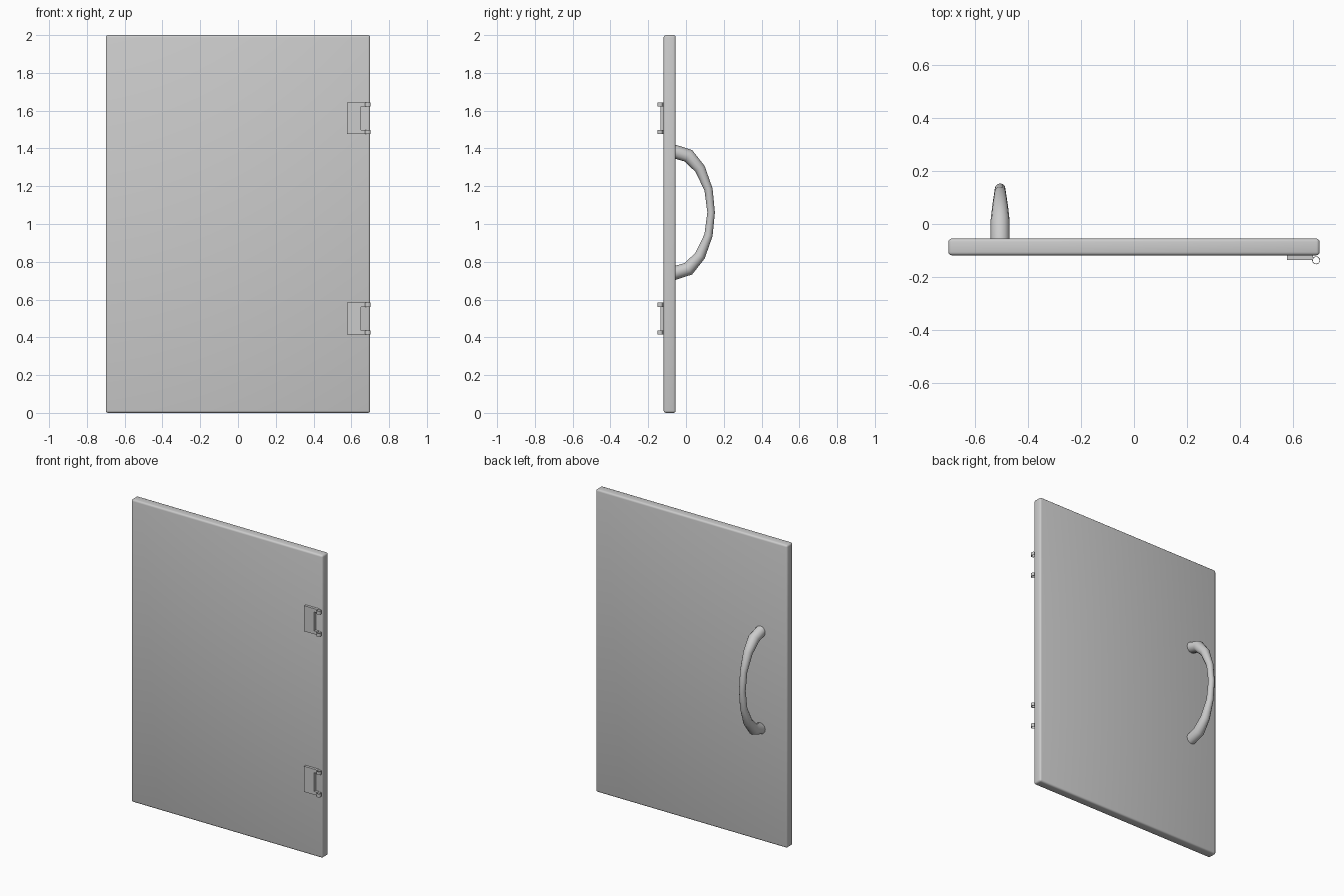
import bpy, bmesh, math

if "Cube" in bpy.data.objects:
    bpy.data.objects.remove(bpy.data.objects["Cube"])

FRONT, BACK = -0.118, -0.055


def add_mesh(name, bm, angle=30):
    bmesh.ops.recalc_face_normals(bm, faces=bm.faces)
    me = bpy.data.meshes.new(name)
    bm.to_mesh(me)
    bm.free()
    ob = bpy.data.objects.new(name, me)
    bpy.context.collection.objects.link(ob)
    smooth(ob, angle)
    return ob


def smooth(ob, angle):
    bpy.ops.object.select_all(action='DESELECT')
    ob.select_set(True)
    bpy.context.view_layer.objects.active = ob
    bpy.ops.object.shade_smooth_by_angle(angle=math.radians(angle))


# Door panel with softened edges
bm = bmesh.new()
bmesh.ops.create_cube(bm, size=1)
for v in bm.verts:
    v.co.x *= 1.4
    v.co.y = v.co.y * (BACK - FRONT) + (BACK + FRONT) / 2
    v.co.z = (v.co.z + 0.5) * 2
bmesh.ops.bevel(bm, geom=bm.edges[:], offset=0.012, segments=3,
                profile=0.5, affect='EDGES')
add_mesh("door_panel", bm, 40)


# Hinge leaf: C-shaped plate notched for the missing middle knuckle
def hinge_leaf(name, zc):
    h, n = 0.0845, 0.062
    outline = [(0.578, -h), (0.675, -h), (0.675, -n), (0.652, -n),
               (0.652, n), (0.675, n), (0.675, h), (0.578, h)]
    bm = bmesh.new()
    face = bm.faces.new([bm.verts.new((x, FRONT - 0.017, zc + z)) for x, z in outline])
    ext = bmesh.ops.extrude_face_region(bm, geom=[face])["geom"]
    for v in ext:
        if isinstance(v, bmesh.types.BMVert):
            v.co.y = FRONT + 0.001
    add_mesh(name, bm)


# Hinge knuckle: short open thin-walled tube
def hinge_knuckle(name, z0, z1, sides=16):
    bm = bmesh.new()
    rings = []
    for r, z in ((0.015, z0), (0.015, z1), (0.0125, z1), (0.0125, z0)):
        rings.append([bm.verts.new((0.687 + r * math.cos(math.tau * i / sides),
                                    -0.137 + r * math.sin(math.tau * i / sides), z))
                      for i in range(sides)])
    for k in range(4):
        a, b = rings[k], rings[(k + 1) % 4]
        for i in range(sides):
            j = (i + 1) % sides
            bm.faces.new((a[i], a[j], b[j], b[i]))
    add_mesh(name, bm)


for label, zc in (("upper", 1.56), ("lower", 0.499)):
    hinge_leaf(label + "_hinge_leaf", zc)
    hinge_knuckle(label + "_hinge_top_knuckle", zc + 0.062, zc + 0.0845)
    hinge_knuckle(label + "_hinge_bottom_knuckle", zc - 0.0845, zc - 0.062)

# Bowed handle: (y, height from middle, radius), mirrored about its middle
half = [(-0.065, 0.323, 0.036), (0.013, 0.299, 0.036), (0.074, 0.230, 0.029),
        (0.119, 0.122, 0.022)]
path = half + [(0.133, 0.0, 0.02)] + [(y, -z, r) for y, z, r in reversed(half)]
cu = bpy.data.curves.new("door_handle", 'CURVE')
cu.dimensions = '3D'
cu.bevel_depth = 1.0
cu.bevel_resolution = 4
cu.use_fill_caps = True
sp = cu.splines.new('POLY')
sp.points.add(len(path) - 1)
for p, (y, z, r) in zip(sp.points, path):
    p.co = (-0.505, y, 1.062 + z, 1)
    p.radius = r
handle = bpy.data.objects.new("door_handle", cu)
bpy.context.collection.objects.link(handle)
bpy.ops.object.select_all(action='DESELECT')
handle.select_set(True)
bpy.context.view_layer.objects.active = handle
bpy.ops.object.convert(target='MESH')
smooth(bpy.context.view_layer.objects.active, 50)
